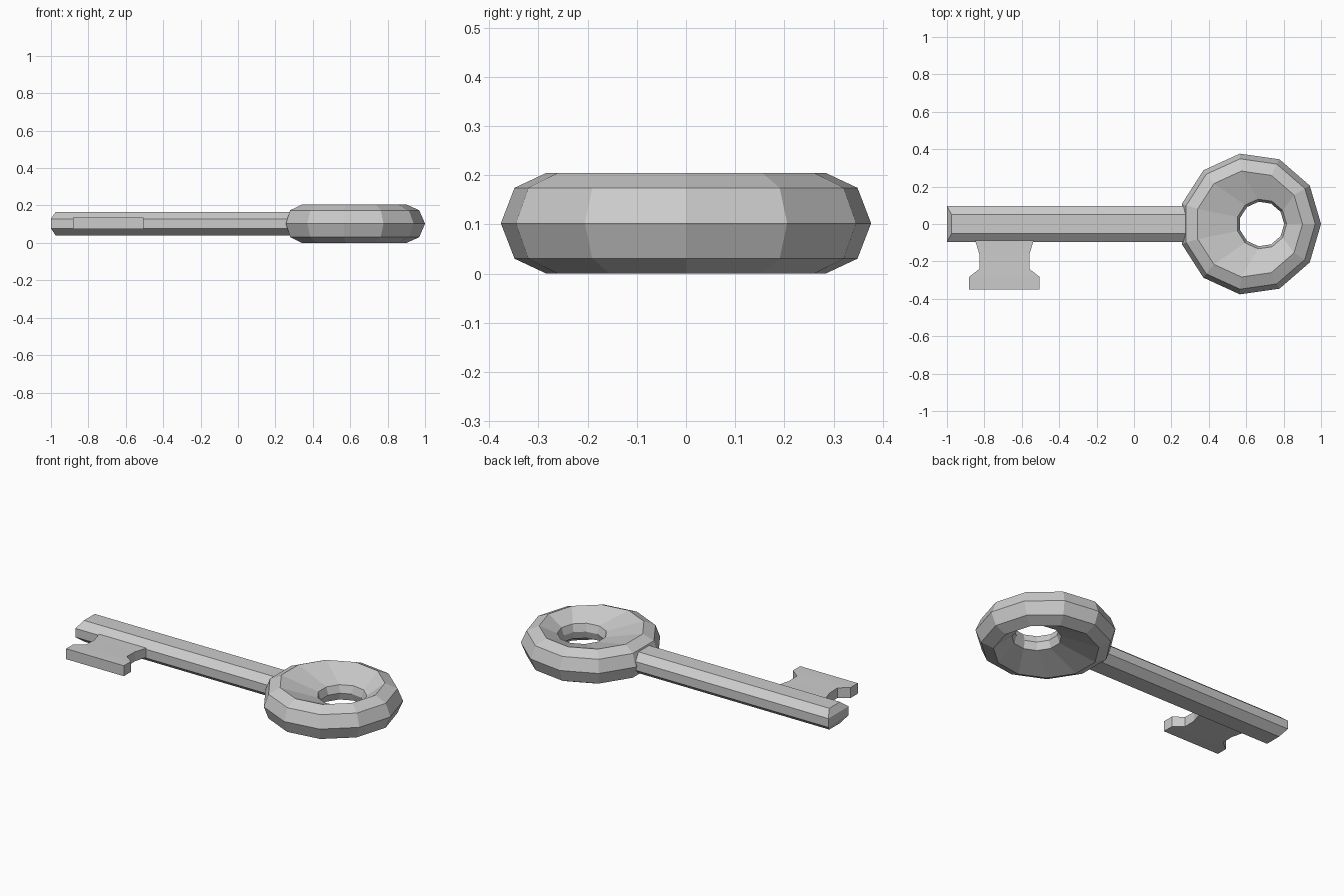
import bpy, bmesh
from math import cos, sin, tau

if "Cube" in bpy.data.objects:
    bpy.data.objects.remove(bpy.data.objects["Cube"])

ZC = 0.1025  # mid height of the key


def make_object(name, bm):
    bmesh.ops.recalc_face_normals(bm, faces=bm.faces)
    mesh = bpy.data.meshes.new(name)
    bm.to_mesh(mesh)
    bm.free()
    obj = bpy.data.objects.new(name, mesh)
    bpy.context.collection.objects.link(obj)
    return obj


def bridge(bm, a, b):
    n = len(a)
    for i in range(n):
        bm.faces.new((a[i], a[(i + 1) % n], b[(i + 1) % n], b[i]))


# Bow: eleven-sided ring with an off-centre hole, (centre x, radius, height)
upper = [(0.682, 0.134, 0.044), (0.615, 0.286, 0.1025), (0.617, 0.352, 0.072)]
lower = [(c, r, -h) for c, r, h in reversed(upper)]
loops = [(0.683, 0.12, 0)] + upper + [(0.62, 0.38, 0)] + lower
bm = bmesh.new()
rings = [[bm.verts.new((c + r * cos(tau * i / 11), r * sin(tau * i / 11), ZC + h))
          for i in range(11)] for c, r, h in loops]
for k, ring in enumerate(rings):
    bridge(bm, ring, rings[(k + 1) % len(rings)])
make_object("bow", bm)

# Shaft: flattened octagon whose tip is chamfered at top and bottom
section = [(0.095, 0.026), (0.05, 0.063), (-0.05, 0.063), (-0.095, 0.026)]
section += [(y, -z) for y, z in reversed(section)]
bm = bmesh.new()
tip = [bm.verts.new((-0.975 if abs(z) > 0.05 else -1.0, y, ZC + z)) for y, z in section]
root = [bm.verts.new((0.29, y, ZC + z)) for y, z in section]
bridge(bm, tip, root)
bm.faces.new((tip[0], tip[1], tip[2], tip[3]))
bm.faces.new((tip[0], tip[3], tip[4], tip[7]))
bm.faces.new((tip[4], tip[5], tip[6], tip[7]))
bm.faces.new(root)
make_object("shaft", bm)

# Bit: waisted tooth, rows of (half width, y, half thickness)
rows = [(0.16, -0.08, 0.027), (0.152, -0.102, 0.027), (0.133, -0.165, 0.028),
        (0.133, -0.24, 0.03), (0.189, -0.283, 0.031), (0.189, -0.35, 0.031)]
bm = bmesh.new()
loops = [[bm.verts.new((-0.693 + sx * w, y, 0.106 + sz * t))
          for sx, sz in ((-1, -1), (1, -1), (1, 1), (-1, 1))] for w, y, t in rows]
for a, b in zip(loops, loops[1:]):
    bridge(bm, a, b)
bm.faces.new(loops[0])
bm.faces.new(loops[-1])
make_object("bit", bm)
